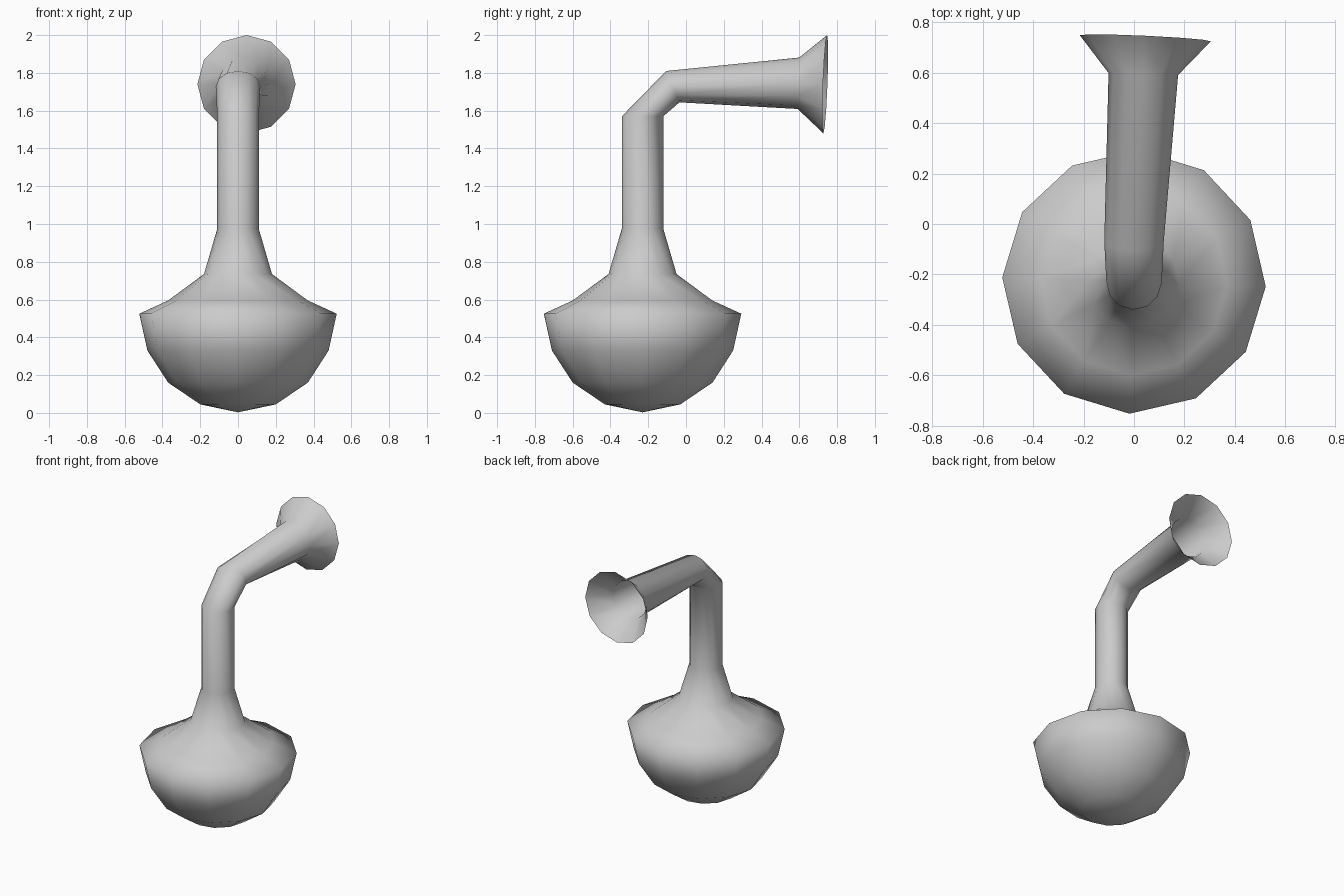
import bpy, bmesh
from math import cos, sin, radians, pi
from mathutils import Vector

if "Cube" in bpy.data.objects:
    bpy.data.objects.remove(bpy.data.objects["Cube"])

SIDES = 12
AXIS_Y = -0.23
bm = bmesh.new()


def ring(center, u, v, turn=0.0):
    """Elliptical ring of vertices spanned by half-axes u and v."""
    c, u, v = Vector(center), Vector(u), Vector(v)
    angles = [2 * pi * i / SIDES + radians(turn) for i in range(SIDES)]
    return [bm.verts.new(c + u * cos(a) + v * sin(a)) for a in angles]


def bridge(a, b):
    for i in range(SIDES):
        j = (i + 1) % SIDES
        bm.faces.new((a[i], a[j], b[j], b[i]))


# Bulb and upright neck: radius, height
profile = [(0.20, 0.045), (0.37, 0.16), (0.48, 0.33), (0.523, 0.525),
           (0.37, 0.595), (0.18, 0.735), (0.11, 0.975), (0.11, 1.57)]
rings = [ring((0, AXIS_Y, z), (r, 0, 0), (0, -r, 0), 2) for r, z in profile]

# Elbow, sideways tube and flared open mouth
rings.append(ring((0, -0.07, 1.727), (0.118, 0, 0), (0, -0.035, 0.083)))
rings.append(ring((0.037, 0.595, 1.745), (0.138, -0.004, 0), (0, 0.004, 0.136)))
rings.append(ring((0.045, 0.737, 1.74), (0.26, -0.012, 0), (0, 0.01, 0.26)))

for a, b in zip(rings, rings[1:]):
    bridge(a, b)

# Shallow pointed base
tip = bm.verts.new((0, AXIS_Y, 0.003))
for i in range(SIDES):
    bm.faces.new((tip, rings[0][(i + 1) % SIDES], rings[0][i]))

bmesh.ops.recalc_face_normals(bm, faces=bm.faces)
mesh = bpy.data.meshes.new("bulb_horn")
bm.to_mesh(mesh)
bm.free()
mesh.shade_smooth()
obj = bpy.data.objects.new("bulb_horn", mesh)
bpy.context.collection.objects.link(obj)
